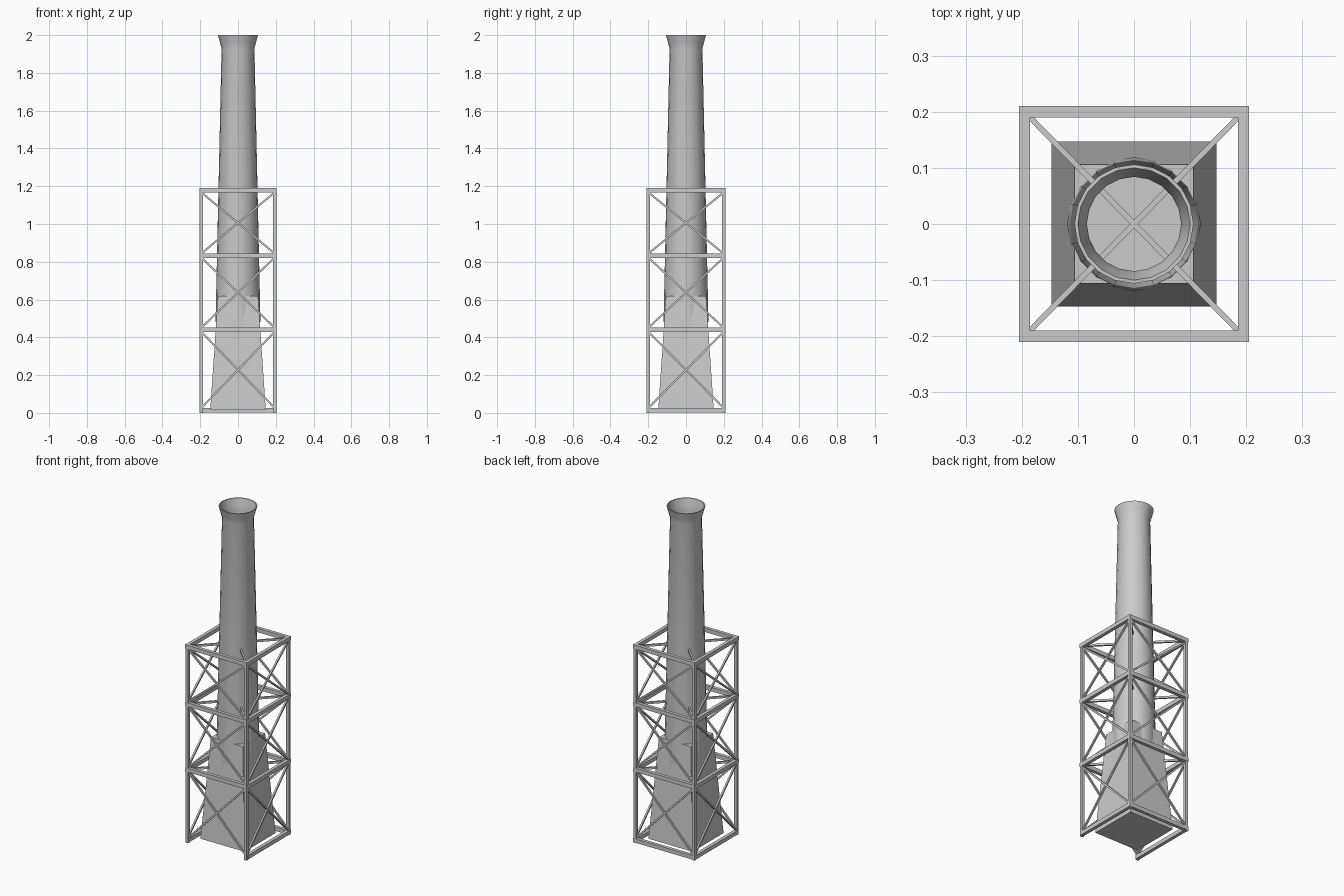
import bpy, bmesh, math
from mathutils import Vector

if "Cube" in bpy.data.objects:
    bpy.data.objects.remove(bpy.data.objects["Cube"])


def new_object(name, bm):
    mesh = bpy.data.meshes.new(name)
    bm.to_mesh(mesh)
    bm.free()
    ob = bpy.data.objects.new(name, mesh)
    bpy.context.collection.objects.link(ob)
    return ob


def add_beam(bm, a, b, w, h):
    """Square-section bar from a to b, w wide across and h deep."""
    a, b = Vector(a), Vector(b)
    d = (b - a).normalized()
    ref = Vector((0, 0, 1)) if abs(d.z) < 0.95 else Vector((0, 1, 0))
    side = d.cross(ref).normalized() * w / 2
    up = side.cross(d).normalized() * h / 2
    rings = [[bm.verts.new(p + s * side + u * up)
              for s, u in ((-1, -1), (1, -1), (1, 1), (-1, 1))] for p in (a, b)]
    for i in range(4):
        j = (i + 1) % 4
        bm.faces.new((rings[0][i], rings[0][j], rings[1][j], rings[1][i]))
    bm.faces.new(rings[0][::-1])
    bm.faces.new(rings[1])


# Tapered square base
bm = bmesh.new()
rings = [[bm.verts.new((x * r, y * r, z)) for x, y in ((-1, -1), (1, -1), (1, 1), (-1, 1))]
         for r, z in ((0.147, 0.015), (0.106, 0.62))]
for i in range(4):
    j = (i + 1) % 4
    bm.faces.new((rings[0][i], rings[0][j], rings[1][j], rings[1][i]))
bm.faces.new(rings[0][::-1])
bm.faces.new(rings[1])
new_object("chimney_base", bm)

# Round tapering shaft with flared, open mouth
SIDES = 20
profile = [(0.119, 0.48), (0.087, 1.93), (0.095, 1.96), (0.106, 2.0),
           (0.100, 2.0), (0.090, 1.96), (0.084, 1.93), (0.106, 0.62)]
bm = bmesh.new()
rings = [[bm.verts.new((r * math.cos(math.tau * k / SIDES),
                        r * math.sin(math.tau * k / SIDES), z)) for k in range(SIDES)]
         for r, z in profile]
for lo, hi in zip(rings, rings[1:]):
    for k in range(SIDES):
        n = (k + 1) % SIDES
        bm.faces.new((lo[k], lo[n], hi[n], hi[k]))
shaft = new_object("chimney_shaft", bm)
bpy.context.view_layer.objects.active = shaft
shaft.select_set(True)
bpy.ops.object.shade_smooth_by_angle(angle=math.radians(35))
shaft.select_set(False)

# Scaffold tower
X, Y = 0.195, 0.2
corners = [(-X, -Y), (X, -Y), (X, Y), (-X, Y)]
levels = [0.015, 0.44, 0.833, 1.178]

# Corner posts
bm = bmesh.new()
for x, y in corners:
    add_beam(bm, (x, y, 0), (x, y, 1.19), 0.018, 0.018)
new_object("scaffold_posts", bm)

# Horizontal rings (the front is left open at ground level)
bm = bmesh.new()
for n, z in enumerate(levels):
    for i in range(4):
        if n == 0 and i == 0:
            continue
        (x0, y0), (x1, y1) = corners[i], corners[(i + 1) % 4]
        e = 0.01 if y0 == y1 else 0.0
        s = 1 if x1 > x0 else -1
        add_beam(bm, (x0 - s * e, y0, z), (x1 + s * e, y1, z), 0.02, 0.024)
new_object("scaffold_rings", bm)

# Cross braces on every side of every bay
bm = bmesh.new()
for z0, z1 in zip(levels, levels[1:]):
    z0, z1 = z0 + 0.01, z1 - 0.01
    for i in range(4):
        (x0, y0), (x1, y1) = corners[i], corners[(i + 1) % 4]
        add_beam(bm, (x0, y0, z0), (x1, y1, z1), 0.01, 0.01)
        add_beam(bm, (x0, y0, z1), (x1, y1, z0), 0.01, 0.01)
new_object("scaffold_cross_braces", bm)

# Flat diagonal ties across the tower, through the shaft
bm = bmesh.new()
for z in levels[1:]:
    for a, b in ((0, 2), (1, 3)):
        add_beam(bm, (*corners[a], z), (*corners[b], z), 0.01, 0.012)
new_object("scaffold_ties", bm)
